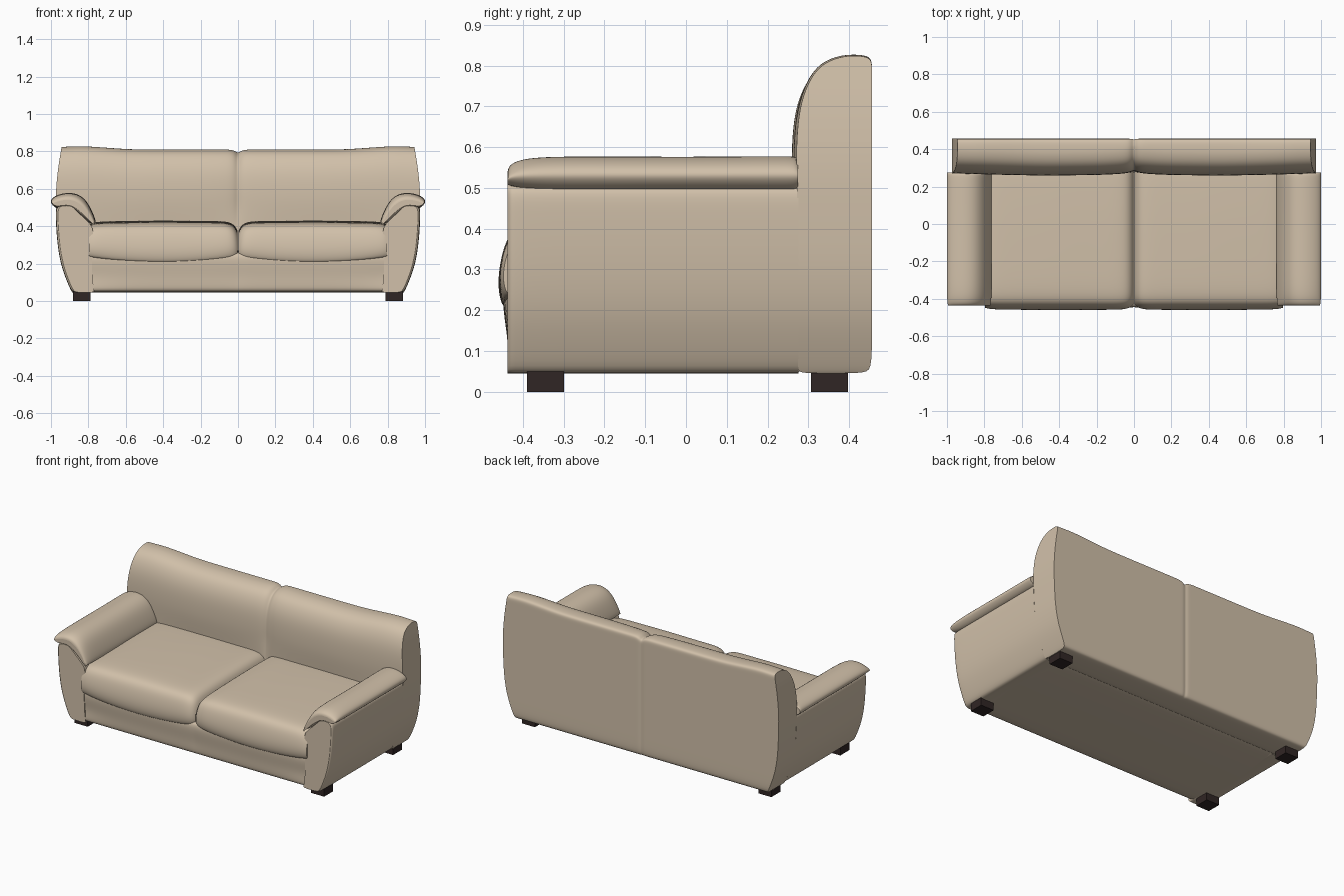
import bpy, bmesh, math


def material(name, rgb):
    m = bpy.data.materials.new(name)
    m.diffuse_color = (*rgb, 1)
    return m


LEATHER = material("beige_leather", (0.64, 0.53, 0.40))
WOOD = material("dark_wood", (0.030, 0.019, 0.018))


def loft(name, rings, levels=2):
    """Skin closed rings; each ring is one side followed by the other side reversed."""
    bm = bmesh.new()
    crease = bm.edges.layers.float.new("crease_edge")
    vs = [[bm.verts.new(p) for p in r] for r in rings]
    n = len(vs[0])
    for a, b in zip(vs, vs[1:]):
        for i in range(n):
            j = (i + 1) % n
            bm.faces.new((a[i], a[j], b[j], b[i]))
    for r in (vs[0], vs[-1]):
        for i in range(n // 2 - 1):
            bm.faces.new((r[i], r[i + 1], r[n - 2 - i], r[n - 1 - i]))
        for i in range(n):
            e = bm.edges.get((r[i], r[(i + 1) % n]))
            e[crease] = 1.0
            e.smooth = False
    bmesh.ops.recalc_face_normals(bm, faces=bm.faces)
    for f in bm.faces:
        f.smooth = True
    me = bpy.data.meshes.new(name)
    bm.to_mesh(me)
    bm.free()
    me.materials.append(LEATHER)
    ob = bpy.data.objects.new(name, me)
    bpy.context.collection.objects.link(ob)
    mod = ob.modifiers.new("smooth", "SUBSURF")
    mod.levels = mod.render_levels = levels
    return ob


def interp(table, x):
    for (a, fa), (b, fb) in zip(table, table[1:]):
        if x <= b:
            t = max(0, (x - a) / (b - a))
            return fa + (fb - fa) * t
    return table[-1][1]


def loop(pairs):
    """(z, first, second) rows -> closed list of (coordinate, z)."""
    return [(a, z) for z, a, b in pairs] + [(b, z) for z, a, b in reversed(pairs)]


# Outer half width of the sofa by height
WIDTH = [(0.045, 0.885), (0.06, 0.90), (0.13, 0.925), (0.2, 0.948), (0.28, 0.962),
         (0.35, 0.969), (0.5, 0.975), (0.6, 0.974), (0.7, 0.964), (0.83, 0.943)]

# Backrest: side profile swept across, with a crease in the middle
back = [(0.045, 0.275, 0.435), (0.052, 0.275, 0.455), (0.13, 0.275, 0.456), (0.2, 0.275, 0.456),
        (0.28, 0.275, 0.456), (0.35, 0.275, 0.456), (0.5, 0.272, 0.456), (0.57, 0.270, 0.456),
        (0.66, 0.273, 0.456), (0.73, 0.286, 0.456), (0.785, 0.312, 0.456),
        (0.812, 0.342, 0.456), (0.824, 0.375, 0.448), (0.828, 0.40, 0.425)]
DROP = [(0, 0.038), (0.015, 0.026), (0.04, 0.018), (0.6, 0.018), (0.75, 0.008), (0.87, 0), (1, 0.004)]
FRONT = [(0, 0.016), (0.015, 0.008), (0.05, -0.002), (0.2, -0.009), (0.5, -0.012), (0.8, -0.006), (1, 0)]
half = [0.015, 0.04, 0.09, 0.2, 0.35, 0.5, 0.62, 0.72, 0.8, 0.88, 0.95, 0.985, 1]
rings = []
for u in [-h for h in reversed(half)] + [0] + half:
    r = []
    for y, z in loop(back):
        k = max(0, z - 0.5) / 0.32
        if y < 0.41:
            y += interp(FRONT, abs(u)) * (1 if z > 0.4 else 0)
        elif abs(u) < 0.01:
            y -= 0.005
        r.append((u * interp(WIDTH, z), y, z - k * interp(DROP, abs(u))))
    rings.append(r)
loft("backrest", rings)

# Seat base with the slightly bulging front panel
base = [(0.045, -0.41, 0.30), (0.052, -0.434, 0.30), (0.12, -0.436, 0.30), (0.18, -0.445, 0.30),
        (0.22, -0.449, 0.30), (0.25, -0.445, 0.30), (0.27, -0.42, 0.30)]
rings = []
for x in (-0.82, -0.78, -0.6, -0.3, -0.04, 0, 0.04, 0.3, 0.6, 0.78, 0.82):
    out = interp([(0, 0.004), (0.04, 0), (0.6, 0), (0.82, 0.014)], abs(x))
    rings.append([(x, y + (out if y < 0 and z > 0.1 else 0), z) for y, z in loop(base)])
loft("seat_base", rings)

cushion = [(0.2, -0.43, 0.29), (0.203, -0.448, 0.29), (0.24, -0.459, 0.29), (0.29, -0.459, 0.29),
           (0.35, -0.447, 0.29), (0.392, -0.428, 0.29), (0.412, -0.39, 0.29),
           (0.42, -0.3, 0.29), (0.425, -0.1, 0.285), (0.428, 0.05, 0.25)]
arm = [(0.045, 0.78, 0.875), (0.052, 0.78, 0.893), (0.13, 0.78, 0.925), (0.2, 0.78, 0.948),
       (0.28, 0.78, 0.962), (0.35, 0.775, 0.969), (0.40, 0.775, 0.972), (0.44, 0.82, 0.974),
       (0.49, 0.87, 0.975), (0.51, 0.89, 0.96)]
pad_top = [(1.003, 0.537), (0.988, 0.556), (0.95, 0.573), (0.90, 0.580), (0.85, 0.570),
           (0.81, 0.537), (0.78, 0.482), (0.758, 0.425)]
pad_low = [(1.0, 0.52), (0.972, 0.493), (0.935, 0.496), (0.89, 0.492), (0.86, 0.466),
           (0.825, 0.436), (0.79, 0.414), (0.763, 0.407)]

for s, side in ((-1, "left"), (1, "right")):
    # Seat cushion
    rings = []
    for x, inset in ((0.002, 0.055), (0.012, 0.032), (0.035, 0.01), (0.08, 0), (0.2, 0), (0.4, -0.003),
                     (0.6, 0), (0.72, 0.002), (0.775, 0.008), (0.797, 0.02)):
        lift = 0.034 * (x / 0.4 - 1) ** 2
        r = []
        for y, z in loop(cushion):
            t = (z - 0.2) / 0.23
            r.append((s * x, y + (inset * 0.55 if y < 0 else 0), z + (1 - t) * lift - t * inset))
        rings.append(r)
    loft(side + "_seat_cushion", rings)

    # Arm body, front edge softened
    rings = []
    for y, inset in ((-0.437, 0.012), (-0.431, 0.003), (-0.415, 0), (-0.2, 0), (0.1, 0), (0.276, 0)):
        rings.append([(s * (x - (inset if x > 0.9 or z < 0.06 else 0)), y, z) for x, z in loop(arm)])
    loft(side + "_arm", rings)

    # Padded arm top, rounded at the front
    rings = []
    for y, k in ((-0.437, 0.35), (-0.435, 0.5), (-0.425, 0.68), (-0.40, 0.85), (-0.36, 0.95),
                 (-0.29, 1), (-0.1, 0.98), (0.1, 0.98), (0.25, 1.02), (0.268, 0.98), (0.275, 0.85)):
        top, low = [], []
        for (xa, za), (xb, zb) in zip(pad_top, pad_low):
            mx, mz = (xa + xb) / 2, (za + zb) / 2 - 0.02 * (1 - k)
            sx = 0.9 + 0.1 * k
            for dst, px, pz in ((top, xa, za), (low, xb, zb)):
                x = mx + (px - mx) * k
                dst.append((s * (0.88 + (x - 0.88) * sx), y, mz + (pz - mz) * k))
        rings.append(top + low[::-1])
    loft(side + "_arm_pad", rings)

    # Block feet
    for y, end in ((-0.344, "front"), (0.352, "back")):
        bpy.ops.mesh.primitive_cube_add(size=1, location=(s * 0.835, y, 0.026))
        foot = bpy.context.object
        foot.name = f"{side}_{end}_foot"
        foot.scale = (0.092, 0.091, 0.052)
        foot.data.materials.append(WOOD)
